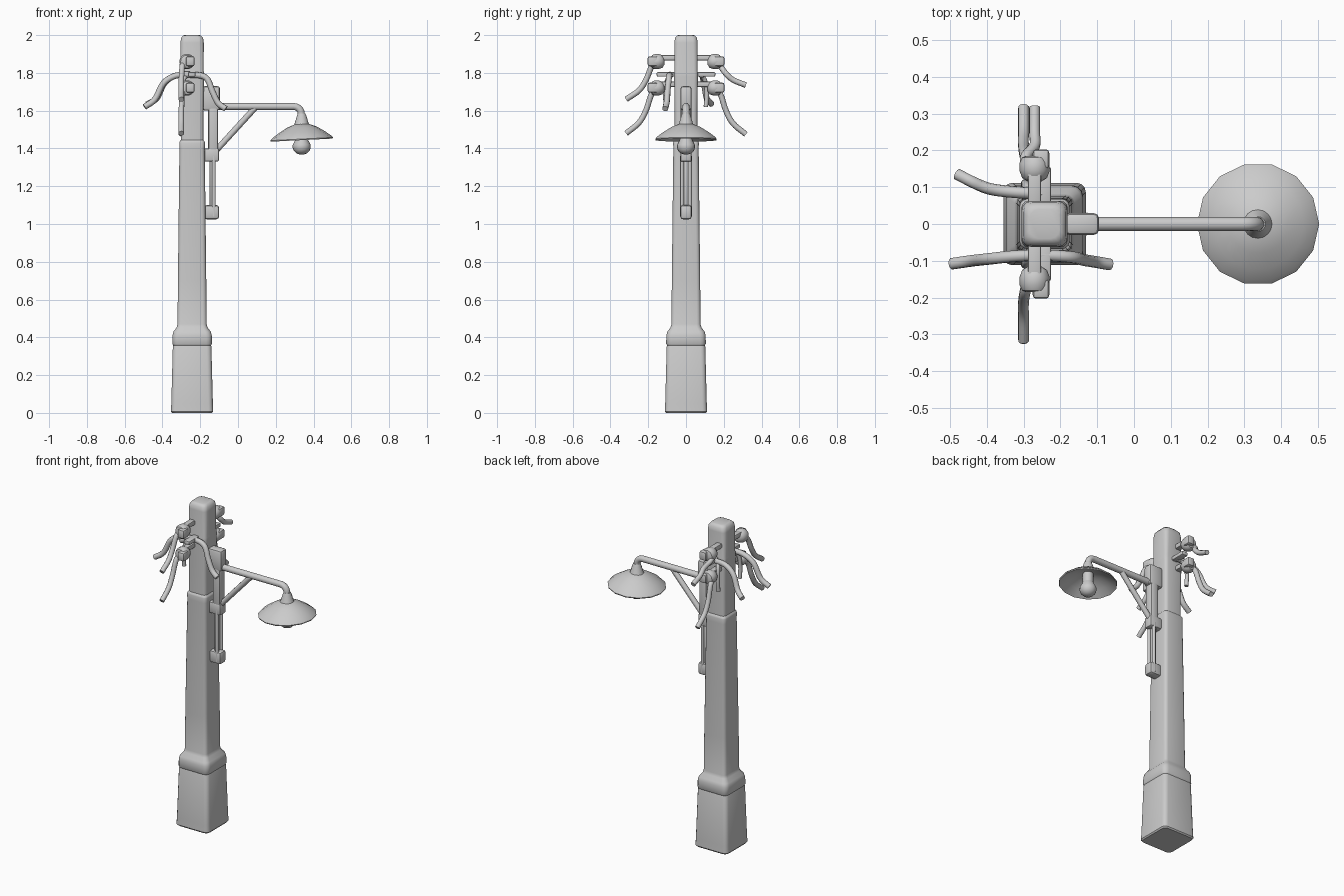
import bpy, bmesh, math
from mathutils import Vector

if "Cube" in bpy.data.objects:
    bpy.data.objects.remove(bpy.data.objects["Cube"])

PX = -0.243  # pole axis
grey = bpy.data.materials.new("light_grey")
grey.diffuse_color = (0.6, 0.6, 0.6, 1)
grey.use_nodes = True
grey.node_tree.nodes["Principled BSDF"].inputs["Base Color"].default_value = grey.diffuse_color


def finish(bm, name, angle=40):
    bmesh.ops.recalc_face_normals(bm, faces=bm.faces)
    me = bpy.data.meshes.new(name)
    bm.to_mesh(me)
    bm.free()
    ob = bpy.data.objects.new(name, me)
    bpy.context.collection.objects.link(ob)
    me.materials.append(grey)
    bpy.ops.object.select_all(action='DESELECT')
    ob.select_set(True)
    bpy.context.view_layer.objects.active = ob
    bpy.ops.object.shade_smooth_by_angle(angle=math.radians(angle))
    return ob


def skin(bm, rings, caps=True):
    rings = [[bm.verts.new(p) for p in r] for r in rings]
    n = len(rings[0])
    for a, b in zip(rings, rings[1:]):
        for i in range(n):
            bm.faces.new((a[i], a[(i + 1) % n], b[(i + 1) % n], b[i]))
    if caps:
        bm.faces.new(rings[0])
        bm.faces.new(rings[-1])


def rounded_square(h, z, r):
    pts = []
    for k, (sx, sy) in enumerate(((1, 1), (-1, 1), (-1, -1), (1, -1))):
        for j in range(4):
            a = math.radians(90 * k + 30 * j)
            pts.append((PX + sx * (h - r) + r * math.cos(a),
                        sy * (h - r) + r * math.sin(a), z))
    return pts


def block(name, lo, hi, bevel=0.008):
    bm = bmesh.new()
    bmesh.ops.create_cube(bm, size=1)
    for v in bm.verts:
        v.co = [l + (c + 0.5) * (h - l) for c, l, h in zip(v.co, lo, hi)]
    bmesh.ops.bevel(bm, geom=bm.edges[:], offset=bevel, segments=2,
                    profile=0.5, affect='EDGES')
    return finish(bm, name)


def lathe(name, profile, origin, sides=16, axis='Z', caps=False, tilt=0):
    bm = bmesh.new()
    rings = []
    for r, t in profile:
        ring = []
        for i in range(sides):
            a = math.tau * i / sides
            u, v = r * math.cos(a), r * math.sin(a)
            p = Vector((u, v, t + u * tilt) if axis == 'Z' else (u, t, v))
            ring.append(Vector(origin) + p)
        rings.append(ring)
    skin(bm, rings, caps)
    return finish(bm, name)


def smooth_path(pts, steps=5):
    # Catmull-Rom interpolation through the points
    p = [Vector(q) for q in pts]
    p = [2 * p[0] - p[1]] + p + [2 * p[-1] - p[-2]]
    out = []
    for a, b, c, d in zip(p, p[1:], p[2:], p[3:]):
        for s in range(steps):
            t = s / steps
            out.append(0.5 * (2 * b + (c - a) * t + (2 * a - 5 * b + 4 * c - d) * t * t
                              + (3 * b - a - 3 * c + d) * t ** 3))
    return out + [p[-2]]


def tube(name, pts, r, sides=10):
    pts = [Vector(p) for p in pts]
    bm = bmesh.new()
    rings = []
    ref = None
    for i, p in enumerate(pts):
        d = (pts[min(i + 1, len(pts) - 1)] - pts[max(i - 1, 0)]).normalized()
        if ref is None:
            ref = d.orthogonal()
        ref = (ref - d * ref.dot(d)).normalized()
        w = d.cross(ref)
        rings.append([p + r * (math.cos(math.tau * k / sides) * ref
                               + math.sin(math.tau * k / sides) * w) for k in range(sides)])
    skin(bm, rings)
    return finish(bm, name, 50)


# Tapered square pole with plinth, collar and rounded top
bm = bmesh.new()
sections = [(0.106, 0, .025), (0.112, 0.008, .025), (0.110, 0.05, .025), (0.102, 0.352, .025),
            (0.100, 0.358, .025), (0.105, 0.366, .03), (0.104, 0.41, .03), (0.099, 0.43, .03),
            (0.082, 0.452, .025), (0.077, 0.47, .02), (0.075, 0.7, .02), (0.067, 1.40, .02),
            (0.068, 1.43, .02), (0.066, 1.437, .02), (0.060, 1.445, .02), (0.060, 1.6, .02),
            (0.063, 1.78, .02), (0.063, 1.80, .02), (0.061, 1.81, .02), (0.062, 1.96, .025),
            (0.058, 1.985, .025), (0.048, 1.997, .025), (0.040, 2.0, .025)]
skin(bm, [rounded_square(*s) for s in sections])
finish(bm, "pole", 35)

# Lamp bracket on the pole
block("bracket_upper_plate", (-0.158, -0.028, 1.33), (-0.105, 0.028, 1.72), 0.012)
block("bracket_top_mount", (-0.19, -0.03, 1.60), (-0.095, 0.03, 1.73), 0.015)
block("bracket_middle_mount", (-0.185, -0.03, 1.33), (-0.100, 0.03, 1.40), 0.01)
block("bracket_foot", (-0.18, -0.03, 1.025), (-0.10, 0.03, 1.10), 0.014)
block("bracket_back_strip", (-0.150, -0.018, 1.06), (-0.130, 0.018, 1.35), 0.004)
for side in (-1, 1):
    tube("bracket_rod", [(-0.128, side * 0.021, 1.04), (-0.128, side * 0.021, 1.36)], 0.010)

# Lamp arm with bend and diagonal brace
arm = [(-0.14, 0, 1.622), (0.295, 0, 1.622)]
for k in range(1, 6):
    a = math.radians(18 * k)
    arm.append((0.295 + 0.04 * math.sin(a), 0, 1.582 + 0.04 * math.cos(a)))
arm.append((0.335, 0, 1.545))
tube("lamp_arm", arm, 0.019, 12)
tube("arm_brace", [(-0.12, 0, 1.385), (0.09, 0, 1.615)], 0.016)

# Lamp neck, open shade and bulb
LAMP = (0.337, 0, 0)
lathe("lamp_neck", [(0.020, 1.585), (0.026, 1.57), (0.036, 1.535), (0.045, 1.515)], LAMP, caps=True)
lathe("lamp_shade", [(0.010, 1.532), (0.035, 1.530), (0.080, 1.512), (0.125, 1.484), (0.155, 1.462),
                     (0.166, 1.450), (0.164, 1.444), (0.152, 1.452), (0.120, 1.474),
                     (0.075, 1.500), (0.010, 1.515)], LAMP, sides=14, caps=True, tilt=0.05)
lathe("lamp_socket", [(0.030, 1.51), (0.030, 1.45)], LAMP, caps=True)
lathe("bulb", [(0.024, 1.47), (0.034, 1.445), (0.047, 1.42), (0.048, 1.405), (0.042, 1.388),
               (0.028, 1.374), (0.010, 1.368)], LAMP, caps=True)

# Insulators on cross arms, mirrored to both sides
for s in (-1, 1):
    for z in (1.86, 1.72):
        x = -0.27
        block("cross_arm", (x - 0.018, min(s * 0.03, s * 0.17), z + 0.005),
              (x + 0.018, max(s * 0.03, s * 0.17), z + 0.035), 0.007)
        lathe("insulator", [(0.018, s * 0.115), (0.034, s * 0.125), (0.041, s * 0.145),
                            (0.041, s * 0.165), (0.034, s * 0.18), (0.022, s * 0.185)],
              (x, 0, z), 14, 'Y', True)
        block("insulator_cap", (x - 0.005, min(s * 0.15, s * 0.203), z - 0.025),
              (x + 0.04, max(s * 0.15, s * 0.203), z + 0.028), 0.01)
    # Short pegs that carry the side cables
    block("cable_peg", (-0.265, min(s * 0.04, s * 0.155), 1.78),
          (-0.225, max(s * 0.04, s * 0.155), 1.805), 0.007)

# Hanging cables
for s, ends in ((-1, ((1.66, -0.30), (1.48, -0.30))), (1, ((1.735, -0.27), (1.475, -0.30)))):
    for z0, (z1, x1) in zip((1.845, 1.70), ends):
        dz = z1 - z0
        tube("line_cable", smooth_path([
            (-0.285, s * 0.14, z0 + 0.01), (-0.295, s * 0.18, z0 - 0.01),
            (x1, s * 0.212, z0 + dz * 0.45), (x1, s * 0.25, z0 + dz * 0.75),
            (x1, s * 0.317, z1)]), 0.015)
tube("front_cable", smooth_path([
    (-0.495, -0.108, 1.62), (-0.44, -0.10, 1.66), (-0.395, -0.095, 1.745), (-0.33, -0.088, 1.785),
    (-0.25, -0.085, 1.79), (-0.17, -0.09, 1.775), (-0.135, -0.098, 1.70),
    (-0.105, -0.103, 1.64), (-0.065, -0.110, 1.61)]), 0.016)
tube("back_cable", smooth_path([
    (-0.48, 0.135, 1.635), (-0.43, 0.11, 1.665), (-0.39, 0.095, 1.745), (-0.33, 0.087, 1.785),
    (-0.25, 0.082, 1.79)]), 0.016)
# Drop cables beside the pole
for s in (-1, 1):
    tube("drop_cable", smooth_path([(-0.27, s * 0.075, 1.79), (-0.29, s * 0.10, 1.76),
                                    (-0.295, s * 0.11, 1.69), (-0.295, s * 0.105, 1.62)]), 0.012)
